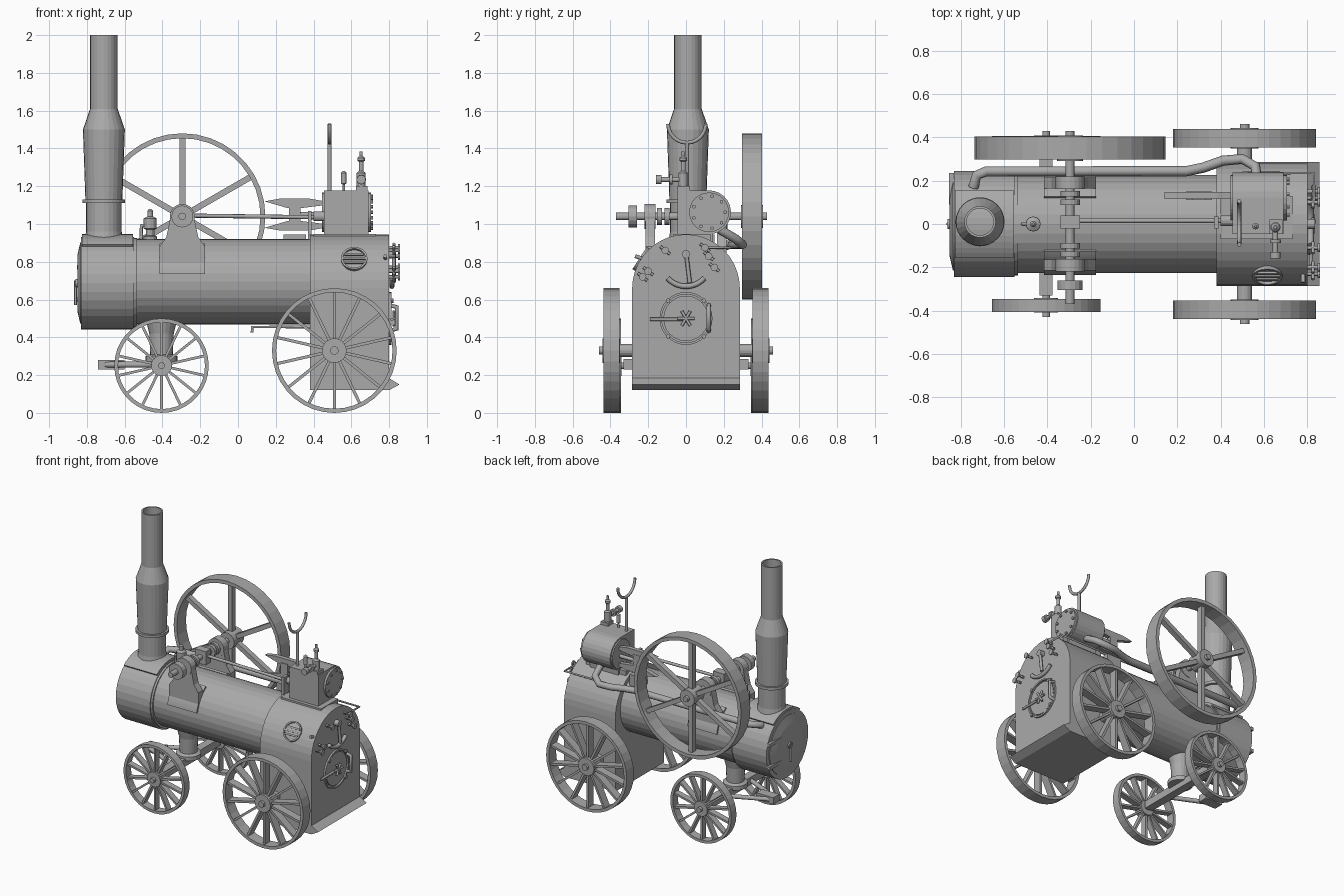
import bpy, bmesh, math
from mathutils import Matrix, Vector

cube = bpy.data.objects.get("Cube")
if cube:
    bpy.data.objects.remove(cube, do_unlink=True)

grey = bpy.data.materials.new("iron_grey")
grey.use_nodes = True
colour = (0.4, 0.4, 0.4, 1)
grey.diffuse_color = colour
grey.node_tree.nodes["Principled BSDF"].inputs["Base Color"].default_value = colour

# Rotations that carry the lathe axis from z to x or y
TURN = {"x": Matrix.Rotation(math.pi / 2, 4, "Y"),
        "y": Matrix.Rotation(-math.pi / 2, 4, "X"),
        "z": Matrix.Identity(4)}


def link(name, mesh):
    mesh.materials.clear()
    mesh.materials.append(grey)
    obj = bpy.data.objects.new(name, mesh)
    bpy.context.collection.objects.link(obj)
    return obj


def finish(name, bm):
    bmesh.ops.recalc_face_normals(bm, faces=bm.faces)
    mesh = bpy.data.meshes.new(name)
    bm.to_mesh(mesh)
    bm.free()
    return link(name, mesh)


def lathe(name, profile, at, axis="z", sides=24, closed=False):
    """Turn (radius, height) pairs round an axis; closed gives a hollow ring."""
    bm = bmesh.new()
    rings = [[bm.verts.new((r * math.cos(math.tau * i / sides),
                            r * math.sin(math.tau * i / sides), h))
              for i in range(sides)] for r, h in profile]
    pairs = list(zip(rings, rings[1:]))
    if closed:
        pairs.append((rings[-1], rings[0]))
    else:
        bm.faces.new(rings[0])
        bm.faces.new(rings[-1])
    for low, high in pairs:
        for i in range(sides):
            j = (i + 1) % sides
            bm.faces.new((low[i], low[j], high[j], high[i]))
    bm.transform(Matrix.Translation(at) @ TURN[axis])
    return finish(name, bm)


def drum(name, at, radius, length, axis="z", sides=16):
    return lathe(name, [(radius, -length / 2), (radius, length / 2)], at, axis, sides)


def ring(name, at, outer, inner, width, axis, sides=32):
    w = width / 2
    return lathe(name, [(outer, -w), (outer, w), (inner, w), (inner, -w)],
                 at, axis, sides, True)


def prism(name, points, start, end, axis="x"):
    """Extrude a (y, z) outline along x, or an (x, z) outline along y."""
    bm = bmesh.new()
    place = (lambda p, d: (d, *p)) if axis == "x" else (lambda p, d: (p[0], d, p[1]))
    a, b = ([bm.verts.new(place(p, d)) for p in points] for d in (start, end))
    bm.faces.new(a)
    bm.faces.new(b)
    for i in range(len(a)):
        j = (i + 1) % len(a)
        bm.faces.new((a[i], a[j], b[j], b[i]))
    return finish(name, bm)


def box(name, low, high):
    return prism(name, [(low[1], low[2]), (high[1], low[2]),
                        (high[1], high[2]), (low[1], high[2])], low[0], high[0])


def arc(cy, cz, radius, first, last, steps=12):
    angles = [math.radians(first + (last - first) * i / steps) for i in range(steps + 1)]
    return [(cy + radius * math.cos(a), cz + radius * math.sin(a)) for a in angles]


def shell(name, cz, outer, inner, first, last, start, end):
    return prism(name, arc(0, cz, outer, first, last) + arc(0, cz, inner, last, first), start, end)


def rod(name, points, radius):
    curve = bpy.data.curves.new(name, "CURVE")
    curve.dimensions = "3D"
    curve.bevel_depth = radius
    curve.bevel_resolution = 2
    curve.use_fill_caps = True
    spline = curve.splines.new("POLY")
    spline.points.add(len(points) - 1)
    for point, co in zip(spline.points, points):
        point.co = (*co, 1)
    temp = bpy.data.objects.new(name, curve)
    bpy.context.collection.objects.link(temp)
    graph = bpy.context.evaluated_depsgraph_get()
    mesh = bpy.data.meshes.new_from_object(temp.evaluated_get(graph))
    bpy.data.objects.remove(temp, do_unlink=True)
    return link(name, mesh)


def wheel(name, at, radius, rim, width, spokes, hub, thick, depth):
    ring(name + "_rim", at, radius, radius - rim, width, "y", 36)
    drum(name + "_hub", at, hub, width * 1.1, "y", 20)
    bm = bmesh.new()
    reach = radius - rim / 2
    for i in range(spokes):
        turn = Matrix.Rotation(math.tau * i / spokes, 4, "Y")
        size = Matrix.Diagonal((thick, depth, reach, 1))
        bmesh.ops.create_cube(bm, size=1, matrix=Matrix.Translation(at) @ turn
                              @ Matrix.Translation((0, 0, reach / 2)) @ size)
    finish(name + "_spokes", bm)


# Boiler, smokebox and firebox
drum("boiler_barrel", (-0.08, 0, 0.695), 0.226, 0.96, "x", 32)
drum("smokebox", (-0.69, 0, 0.687), 0.245, 0.28, "x", 32)
ring("smokebox_band", (-0.545, 0, 0.69), 0.237, 0.2, 0.02, "x")
lathe("smokebox_door", [(0.15, -0.02), (0.215, -0.005), (0.215, 0.02)],
      (-0.83, 0, 0.687), "x", 32)
rod("door_handle", [(-0.86, 0, 0.57), (-0.86, 0, 0.7)], 0.007)
drum("door_boss", (-0.85, 0, 0.687), 0.022, 0.02, "x")
for z in (0.6, 0.77):
    box("door_hinge", (-0.852, 0.09, z - 0.012), (-0.83, 0.235, z + 0.012))
outline = [(-0.285, 0.12), (0.285, 0.12)] + arc(0, 0.66, 0.285, 0, 180, 20)
prism("firebox", outline, 0.38, 0.8)
prism("ash_lip", [(0.76, 0.12), (0.8, 0.12), (0.855, 0.15), (0.79, 0.19)], -0.285, 0.285, "y")

# Chimney and its saddle
shell("chimney_saddle", 0.69, 0.256, 0.22, 52, 128, -0.825, -0.555)
lathe("chimney", [(0.105, 0.9), (0.094, 0.96), (0.094, 1.12), (0.098, 1.13), (0.111, 1.5),
                  (0.073, 1.61), (0.073, 2), (0.062, 2), (0.062, 1.6), (0.08, 0.9)],
      (-0.71, 0.01, 0), "z", 24, True)
ring("chimney_collar", (-0.71, 0.01, 1.12), 0.113, 0.09, 0.02, "z")

# Road wheels and axles
for side, word in ((1, "left"), (-1, "right")):
    wheel(word + "_rear_wheel", (0.51, side * 0.395, 0.33), 0.33, 0.022, 0.085, 14, 0.065, 0.016, 0.06)
    wheel(word + "_front_wheel", (-0.405, side * 0.375, 0.25), 0.25, 0.02, 0.06, 14, 0.055, 0.014, 0.045)
    drum(word + "_rear_boss", (0.51, side * 0.32, 0.33), 0.035, 0.09, "y")
    rod(word + "_drawbar_arm", [(-0.405, side * 0.16, 0.255), (-0.7, side * 0.025, 0.255)], 0.016)
drum("rear_axle", (0.51, 0, 0.33), 0.022, 0.92, "y")
drum("front_axle", (-0.405, 0, 0.25), 0.018, 0.86, "y")
box("front_axle_beam", (-0.435, -0.33, 0.23), (-0.375, 0.33, 0.285))
box("drawbar_end", (-0.74, -0.035, 0.23), (-0.6, 0.035, 0.28))
lathe("front_pedestal", [(0.085, 0.27), (0.085, 0.3), (0.06, 0.31), (0.065, 0.42), (0.085, 0.5)],
      (-0.405, 0, 0), "z", 20)

# Flywheel, crankshaft and bearings
hub_x, shaft_z = -0.295, 1.04
wheel("flywheel", (hub_x, 0.35, shaft_z), 0.44, 0.026, 0.107, 6, 0.06, 0.032, 0.04)
drum("crankshaft", (hub_x, 0.03, shaft_z), 0.02, 0.8, "y")
drum("drive_pulley", (hub_x, -0.283, shaft_z), 0.058, 0.045, "y")
box("eccentric", (hub_x - 0.045, -0.02, 0.99), (hub_x + 0.045, 0.04, 1.09))
for y in (-0.1, -0.14, 0.1, 0.14):
    drum("crank_web", (hub_x, y, shaft_z), 0.045, 0.025, "y")
stand = [(-0.415, 0.74), (-0.175, 0.74), (-0.175, 0.88), (-0.21, 0.93), (-0.232, 1.03),
         (-0.358, 1.03), (-0.38, 0.93), (-0.415, 0.88)]
for side in (1, -1):
    prism("bearing_stand", stand, side * 0.163, side * 0.215, "y")
    drum("bearing", (hub_x, side * 0.19, shaft_z), 0.066, 0.058, "y", 20)
    first = 10 if side > 0 else 122
    shell("bearing_saddle", 0.695, 0.238, 0.22, first, first + 48, -0.415, -0.175)

# Cylinder block with bolted covers
block = [(-0.045, 0.9), (0.14, 0.9)] + arc(0.122, 1.062, 0.116, -80, 90) + [(-0.045, 1.178)]
prism("cylinder_block", block, 0.455, 0.69)
box("cylinder_base", (0.4, -0.07, 0.9), (0.73, 0.13, 0.948))
for x in (0.455, 0.695):
    drum("cylinder_cover", (x, 0.122, 1.062), 0.105, 0.02, "x", 24)
for i in range(9):
    y, z = arc(0.122, 1.062, 0.086, 0, 360, 9)[i]
    drum("cover_bolt", (0.708, y, z), 0.01, 0.016, "x", 6)
drum("gland", (0.43, 0.015, 1.04), 0.025, 0.06, "x")

# Valve rod and slide bars
rod("valve_rod", [(hub_x, 0.015, 1.045), (0.46, 0.015, 1.035)], 0.011)
box("rod_guide", (0.37, -0.02, 0.91), (0.39, 0.035, 1.07))
leaf = [(0.14, 1.12), (0.22, 1.134), (0.38, 1.134), (0.46, 1.12), (0.46, 1.1), (0.34, 1.085), (0.26, 1.085)]
for flip in (False, True):
    shape = [(x, 2.1 - z if flip else z) for x, z in leaf]
    prism("slide_bar", shape, 0.115, 0.147, "y")
box("crosshead", (0.27, 0.11, 0.98), (0.33, 0.15, 1.1))
box("slide_bar_foot", (0.24, 0.11, 0.86), (0.36, 0.15, 0.945))
rod("piston_rod", [(0.3, 0.131, 1.05), (0.46, 0.131, 1.05)], 0.014)

# Safety valve, oiler and chimney rest
box("valve_box", (0.625, -0.045, 1.17), (0.685, 0.02, 1.2))
lathe("safety_valve", [(0.024, 1.18), (0.024, 1.27), (0.012, 1.28), (0.012, 1.33), (0.02, 1.335),
                       (0.02, 1.35), (0.008, 1.36), (0.008, 1.385)], (0.652, -0.015, 0), "z", 12)
rod("valve_arm", [(0.652, 0, 1.235), (0.652, -0.13, 1.235)], 0.013)
drum("valve_arm_flange", (0.652, -0.08, 1.235), 0.026, 0.015, "y")
drum("valve_arm_end", (0.652, -0.145, 1.235), 0.024, 0.03, "y")
lathe("oiler", [(0.006, 1.17), (0.006, 1.21), (0.015, 1.215), (0.015, 1.27), (0.005, 1.28)],
      (0.56, -0.01, 0), "z", 12)
rod("chimney_rest_stem", [(0.485, 0.005, 1.17), (0.485, 0.005, 1.43)], 0.011)
rod("chimney_rest_fork", [(0.485, y, z) for y, z in arc(0.005, 1.53, 0.1, 180, 360)], 0.01)

# Whistle valve on the barrel
lathe("whistle", [(0.035, 0.91), (0.035, 0.935), (0.022, 0.94), (0.022, 0.97), (0.034, 0.975),
                  (0.034, 1.03), (0.015, 1.04), (0.015, 1.07), (0.006, 1.08)], (-0.465, 0, 0), "z", 12)
rod("whistle_pipe", [(-0.512, 0, 0.9), (-0.512, 0, 0.99), (-0.465, 0, 1.0)], 0.01)

# Exhaust pipe, control rod and drain
rod("exhaust_pipe", [(-0.74, 0.17, 0.87), (-0.725, 0.225, 0.89), (-0.68, 0.243, 0.89),
                     (0.24, 0.243, 0.89), (0.32, 0.26, 0.89), (0.41, 0.292, 0.89),
                     (0.5, 0.3, 0.89), (0.56, 0.265, 0.92), (0.57, 0.18, 0.97)], 0.024)
rod("control_rod", [(0.5, 0.235, 0.875), (0.83, 0.235, 0.875), (0.83, 0.1, 0.875)], 0.007)
rod("drain_pipe", [(0.4, 0, 0.455), (0.075, 0, 0.455), (0.075, 0, 0.425)], 0.008)

# Fire door with hinge bar, star handle and grip
ring("fire_door_frame", (0.803, 0, 0.5), 0.14, 0.128, 0.02, "x")
drum("fire_door", (0.801, 0, 0.5), 0.12, 0.014, "x", 24)
rod("fire_door_bar", [(0.815, -0.19, 0.495), (0.815, 0, 0.495)], 0.009)
for i in range(3):
    y, z = arc(0, 0, 0.045, 0, 120, 2)[i]
    rod("star_handle", [(0.825, y, 0.5 + z), (0.825, -y, 0.5 - z)], 0.008)
rod("door_grip", [(0.8, 0.12, 0.435), (0.84, 0.12, 0.445), (0.84, 0.12, 0.56), (0.8, 0.12, 0.57)], 0.012)
for i in range(4):
    y, z = arc(0, 0.5, 0.134, 45, 405, 4)[i]
    drum("frame_bolt", (0.815, y, z), 0.012, 0.016, "x", 8)

# Regulator and gauge cocks on the backhead
rod("regulator_arc", [(0.815, y, z) for y, z in arc(0, 0.8, 0.13, 222, 318)], 0.014)
rod("regulator_lever", [(0.825, 0.02, 0.69), (0.825, 0, 0.85)], 0.011)
drum("regulator_boss", (0.815, 0, 0.84), 0.022, 0.04, "x")
for y, z in ((-0.23, 0.72), (-0.2, 0.75), (-0.11, 0.86), (0.12, 0.83), (0.15, 0.77), (0.1, 0.875)):
    rod("cock_stem", [(0.79, y, z), (0.85, y, z)], 0.009)
    drum("cock_wheel", (0.852, y, z), 0.02, 0.01, "x", 12)
    rod("cock_spout", [(0.825, y - 0.025, z + 0.02), (0.825, y + 0.025, z - 0.02)], 0.008)
rod("try_cock", [(0.78, -0.21, 0.81), (0.78, -0.27, 0.83)], 0.01)

# Oval wash-out plate on the firebox shoulder
slope = math.radians(33)
centre = Vector((0.615, -0.284 * math.cos(slope), 0.66 + 0.284 * math.sin(slope)))
rim = ring("washout_rim", (0, 0, 0), 0.07, 0.06, 0.018, "y")
bars = [box("washout_bar", (-half, -0.009, h - 0.006), (half, 0.009, h + 0.006))
        for h, half in ((-0.025, 0.05), (0, 0.065), (0.025, 0.05))]
for part in [rim] + bars:
    part.matrix_world = Matrix.Translation(centre) @ Matrix.Rotation(-slope, 4, "X")
